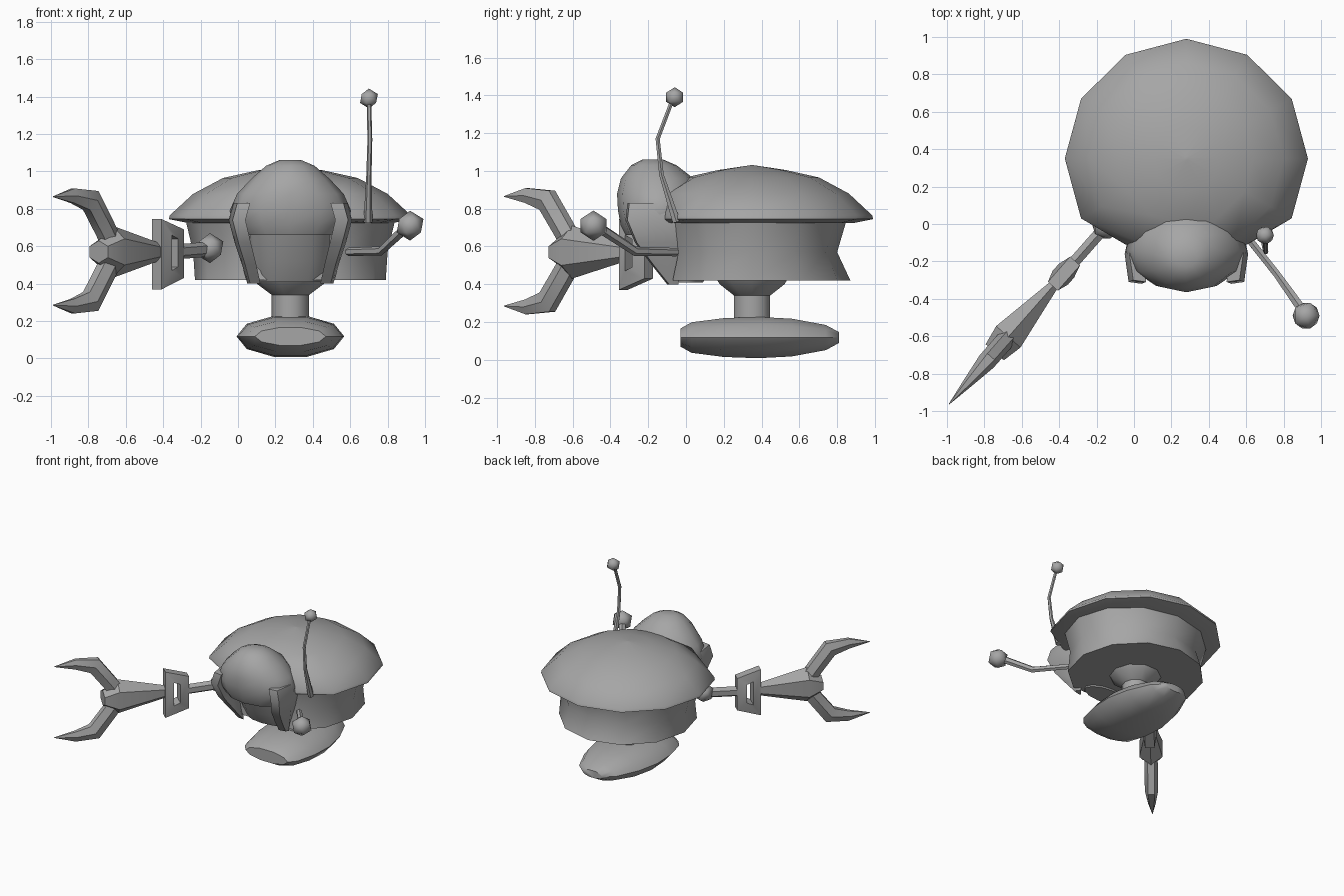
import bpy, bmesh, math
from mathutils import Vector

cube = bpy.data.objects.get("Cube")
if cube:
    bpy.data.objects.remove(cube, do_unlink=True)

grey = bpy.data.materials.new("plain grey")
grey.use_nodes = True
colour = (0.38, 0.38, 0.38, 1)
grey.diffuse_color = colour
grey.node_tree.nodes["Principled BSDF"].inputs["Base Color"].default_value = colour

CX, CY = 0.28, 0.35


def finish(name, bm, angle):
    bmesh.ops.recalc_face_normals(bm, faces=bm.faces)
    mesh = bpy.data.meshes.new(name)
    bm.to_mesh(mesh)
    bm.free()
    mesh.materials.append(grey)
    obj = bpy.data.objects.new(name, mesh)
    bpy.context.collection.objects.link(obj)
    bpy.ops.object.select_all(action='DESELECT')
    obj.select_set(True)
    bpy.context.view_layer.objects.active = obj
    bpy.ops.object.shade_smooth_by_angle(angle=math.radians(angle))
    return obj


def loft(name, rings, angle=50, closed=False):
    """Skin a row of equal-sized rings, capping both ends unless closed."""
    bm = bmesh.new()
    rows = [[bm.verts.new(p) for p in r] for r in rings]
    n = len(rows[0])
    pairs = list(zip(rows, rows[1:]))
    if closed:
        pairs.append((rows[-1], rows[0]))
    for a, b in pairs:
        for i in range(n):
            j = (i + 1) % n
            bm.faces.new((a[i], a[j], b[j], b[i]))
    if not closed:
        bm.faces.new(rows[0])
        bm.faces.new(rows[-1])
    return finish(name, bm, angle)


def oval(x, y, z, rx, ry, n=12, front=-9):
    """Flat ring whose front can be cut off along a line."""
    steps = [2 * math.pi * i / n for i in range(n)]
    return [(x + rx * math.cos(a), max(front, y + ry * math.sin(a)), z) for a in steps]


def tube(name, path, sizes, sides=6, side_axis=(0, 0, 1), angle=50):
    """Rod along a path; sizes are (width, height) radii per point."""
    pts = [Vector(p) for p in path]
    rings = []
    for i, p in enumerate(pts):
        d = (pts[min(i + 1, len(pts) - 1)] - pts[max(i - 1, 0)]).normalized()
        u = d.cross(Vector(side_axis)).normalized()
        v = u.cross(d)
        w, h = sizes[i]
        steps = [2 * math.pi * (k + 0.5) / sides for k in range(sides)]
        rings.append([p + u * w * math.cos(a) + v * h * math.sin(a) for a in steps])
    return loft(name, rings, angle)


def ball(name, centre, radius):
    bm = bmesh.new()
    bmesh.ops.create_icosphere(bm, subdivisions=1, radius=radius)
    bmesh.ops.translate(bm, verts=bm.verts, vec=centre)
    return finish(name, bm, 60)


# Domed shell lid, cut flat at the front
lid = [(0.725, 0.55), (0.745, 0.65), (0.765, 0.645), (0.88, 0.52), (0.965, 0.36), (1.005, 0.18), (1.03, 0.01)]
loft("shell_lid", [oval(CX, CY, z, r, r * 0.985, 12, -0.11) for z, r in lid])

# Waisted body under the lid
body = [(0.42, 0.51, 0.52, -0.07), (0.57, 0.52, 0.45, -0.09), (0.74, 0.56, 0.50, -0.11)]
loft("body", [oval(CX, CY, z, rx, ry, 12, f) for z, rx, ry, f in body])

# Flared stem
stem = [(0.43, 0.2), (0.40, 0.18), (0.34, 0.1), (0.21, 0.1)]
loft("stem", [oval(CX, CY, z, r, r, 10) for z, r in stem])

# Rounded foot with a flat nose
foot = [(-0.03, 0.19, 0.05), (0.03, 0.24, 0.085), (0.2, 0.28, 0.108), (0.38, 0.288, 0.115),
        (0.56, 0.25, 0.105), (0.74, 0.17, 0.07), (0.81, 0.09, 0.03)]
foot_rings = []
for y, rx, rz in foot:
    foot_rings.append([(px, y, pz) for px, pz, _ in oval(CX, 0.118, 0, rx, rz, 10)])
loft("foot", foot_rings)

# Hood over the face: height, half width, front, back
hood = [(0.70, 0.22, -0.30, 0.0), (0.66, 0.255, -0.32, 0.02), (0.71, 0.30, -0.345, 0.06),
        (0.79, 0.325, -0.36, 0.08), (0.88, 0.285, -0.365, 0.08), (0.96, 0.21, -0.345, 0.04),
        (1.03, 0.13, -0.29, -0.05), (1.06, 0.06, -0.23, -0.12)]
loft("hood", [oval(CX, (a + b) / 2, z, hx, (b - a) / 2, 12) for z, hx, a, b in hood], 60)

# Curved face below the hood
face = [(0.41, 0.19, -0.09), (0.52, 0.22, -0.16), (0.72, 0.24, -0.24)]
loft("face", [oval(CX, 0, z, hx, -f, 12) for z, hx, f in face])

# Hood flaps sweeping back down each side: height, offset, front, back, thickness
flap = [(0.83, 0.27, -0.31, 0.0, 0.035), (0.74, 0.295, -0.32, 0.0, 0.035),
        (0.62, 0.265, -0.27, -0.01, 0.033), (0.50, 0.23, -0.18, -0.02, 0.028), (0.40, 0.205, -0.10, -0.04, 0.025)]
for side, label in ((1, "left"), (-1, "right")):
    loft(label + "_hood_flap",
         [[(CX + side * (o + t), (a + b) / 2, z), (CX + side * o, b, z),
           (CX + side * (o - t), (a + b) / 2, z), (CX + side * (o - t - 0.02), a, z),
           (CX + side * (o + t * 0.4), a + 0.01, z)] for z, o, a, b, t in flap])

# Bent antenna
tube("antenna", [(0.695, -0.05, 0.73), (0.70, -0.13, 0.98), (0.705, -0.15, 1.17), (0.70, -0.07, 1.38)],
     [(0.024, 0.024), (0.014, 0.014), (0.013, 0.013), (0.012, 0.012)], 6, (1, 0, 0))
ball("antenna_tip", (0.70, -0.06, 1.39), 0.053)

# Left arm with a ball fist
tube("left_arm", [(0.59, -0.05, 0.57), (0.765, -0.27, 0.575), (0.90, -0.46, 0.70)],
     [(0.022, 0.022), (0.022, 0.025), (0.028, 0.028)])
ball("left_fist", (0.92, -0.49, 0.71), 0.08)

# Right arm runs along one diagonal: distance along, height, sideways
ROOT = Vector((-0.15, -0.01, 0))
ALONG = Vector((-0.66, -0.75, 0)).normalized()
ACROSS = Vector((ALONG.y, -ALONG.x, 0))


def reach(s, z, w=0):
    return ROOT + ALONG * s + ACROSS * w + Vector((0, 0, z))


ball("right_shoulder", reach(0, 0.59), 0.08)
tube("right_arm", [reach(0, 0.585), reach(0.27, 0.57)], [(0.035, 0.04), (0.035, 0.04)])

# Trapezoid loop handle, open through the middle
outer = [(0.24, 0.69), (0.42, 0.75), (0.42, 0.37), (0.24, 0.44)]
outer = [(0.25, 0.69), (0.43, 0.745), (0.43, 0.37), (0.25, 0.43)]
inner = [(0.32, 0.64), (0.37, 0.66), (0.37, 0.47), (0.32, 0.49)]
loop_rings = []
for (so, zo), (si, zi) in zip(outer, inner):
    loop_rings.append([reach(so, zo, -0.035), reach(so, zo, 0.035),
                       reach(si, zi, 0.055), reach(si, zi, -0.055)])
loft("loop_handle", loop_rings, 30, closed=True)

# Claw hub flaring outward
tube("claw_hub", [reach(0.42, 0.57), reach(0.79, 0.57), reach(0.90, 0.57)],
     [(0.03, 0.05), (0.10, 0.14), (0.075, 0.06)], 6, angle=35)

# Upper and lower claw fingers
for side, label in ((1, "upper"), (-1, "lower")):
    path = [(0.80, 0.05), (0.85, 0.12), (0.965, 0.27), (1.11, 0.295), (1.27, 0.29)]
    tube(label + "_claw_finger", [reach(s, 0.575 + side * h) for s, h in path],
         [(0.065, 0.05), (0.065, 0.05), (0.07, 0.05), (0.045, 0.028), (0.002, 0.002)], 6, ACROSS, 40)
